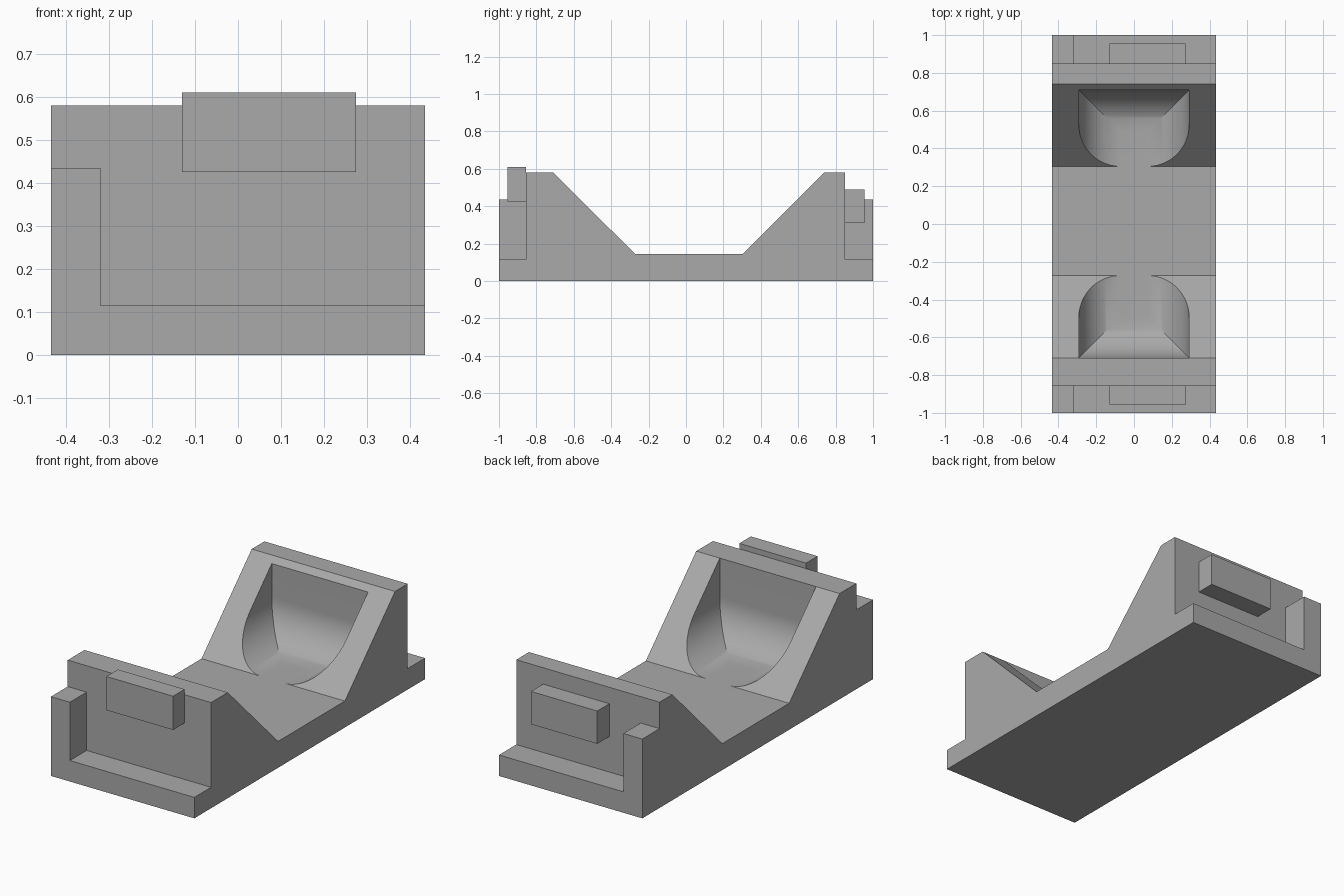
import bpy, bmesh, math

if "Cube" in bpy.data.objects:
    bpy.data.objects.remove(bpy.data.objects["Cube"], do_unlink=True)

grey = bpy.data.materials.new("plain grey")
grey.use_nodes = True
COLOR = (0.4, 0.4, 0.4, 1)
grey.diffuse_color = COLOR
grey.node_tree.nodes["Principled BSDF"].inputs["Base Color"].default_value = COLOR

HALF_W = 0.435
FLOOR = 0.145


def make_object(name, bm):
    bmesh.ops.recalc_face_normals(bm, faces=bm.faces)
    mesh = bpy.data.meshes.new(name)
    bm.to_mesh(mesh)
    bm.free()
    mesh.materials.append(grey)
    obj = bpy.data.objects.new(name, mesh)
    bpy.context.collection.objects.link(obj)
    return obj


def loft(name, rings):
    """Solid skinned through closed rings, capped at both ends."""
    bm = bmesh.new()
    loops = [[bm.verts.new(p) for p in ring] for ring in rings]
    for a, b in zip(loops, loops[1:]):
        for i in range(len(a)):
            j = (i + 1) % len(a)
            bm.faces.new((a[i], a[j], b[j], b[i]))
    bm.faces.new(loops[0])
    bm.faces.new(loops[-1])
    return make_object(name, bm)


def rect(x0, x1, y0, y1, z):
    return [(x0, y0, z), (x1, y0, z), (x1, y1, z), (x0, y1, z)]


def box(name, x0, x1, y0, y1, z0, z1):
    return loft(name, [rect(x0, x1, y0, y1, z0), rect(x0, x1, y0, y1, z1)])


def cut(obj, tool, operation):
    mod = obj.modifiers.new(operation.lower(), 'BOOLEAN')
    mod.operation = operation
    mod.solver = 'EXACT'
    mod.object = tool
    bpy.context.view_layer.objects.active = obj
    bpy.ops.object.modifier_apply(modifier=mod.name)
    bpy.data.objects.remove(tool, do_unlink=True)


# Cradle body: side profile with end ledges, extruded across the width
profile = [(-1, 0), (1, 0), (1, 0.115), (0.85, 0.115), (0.85, 0.58),
           (0.74, 0.58), (0.305, FLOOR), (-0.273, FLOOR), (-0.71, 0.58),
           (-0.855, 0.58), (-0.855, 0.115), (-1, 0.115)]
body = loft("cradle_body", [[(x, y, z) for y, z in profile] for x in (-HALF_W, HALF_W)])

# Corner posts rising from the ledges on the right side
for y0, y1 in ((-1, -0.855), (0.85, 1)):
    cut(body, box("post", -HALF_W, -0.32, y0, y1, 0.115, 0.435), 'UNION')

# Round-bottomed pocket hollowed into both slopes
R, STEPS = 0.22, 20
rings = []
for i in range(STEPS + 1):
    a = math.pi / 2 * i / STEPS
    inset = R * (1 - math.sin(a))
    x, y = 0.292 - inset, 0.71 - inset
    rings.append(rect(-x, x, -y, y, FLOOR + R * (1 - math.cos(a))))
rings.append(rect(-0.292, 0.292, -0.71, 0.71, 0.8))
cut(body, loft("pocket_cutter", rings), 'DIFFERENCE')

# Raised latch blocks on the two end walls
box("front_latch_block", -0.13, 0.275, -0.955, -0.855, 0.425, 0.61)
box("back_latch_block", -0.13, 0.272, 0.85, 0.955, 0.31, 0.49)

# Smooth the pocket, keep the corners sharp
bpy.ops.object.select_all(action='DESELECT')
body.select_set(True)
bpy.context.view_layer.objects.active = body
bpy.ops.object.shade_smooth_by_angle(angle=math.radians(25))
